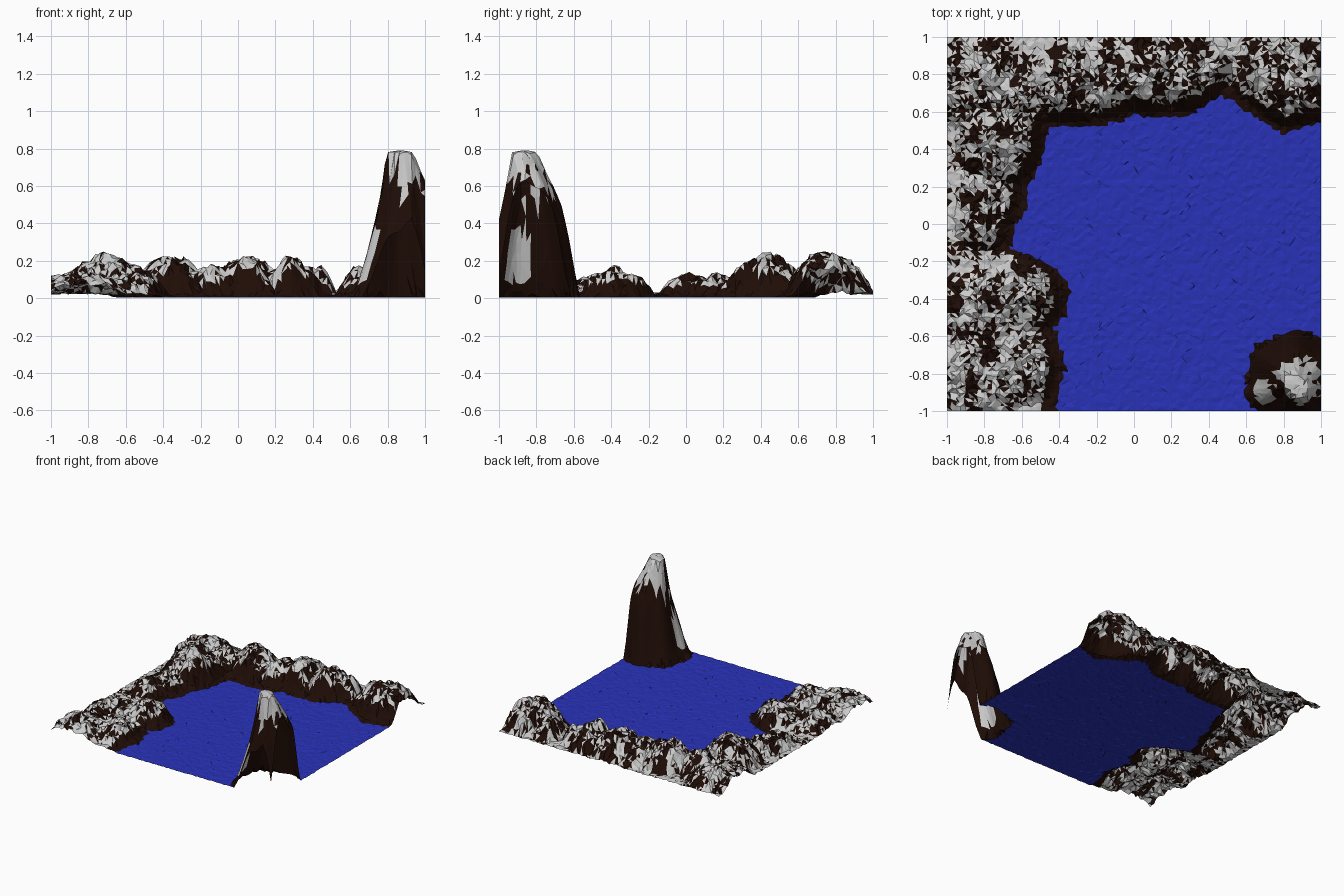
import bpy, bmesh, math, random
from mathutils import Vector, noise

if "Cube" in bpy.data.objects:
    bpy.data.objects.remove(bpy.data.objects["Cube"])

random.seed(4)
N = 84  # terrain grid resolution

def material(name, rgb):
    m = bpy.data.materials.new(name)
    m.diffuse_color = (*rgb, 1)
    m.use_nodes = True
    m.node_tree.nodes["Principled BSDF"].inputs["Base Color"].default_value = m.diffuse_color
    return m

ROCK = material("rock", (0.014, 0.004, 0.002))
SNOW = material("snow", (0.66, 0.66, 0.66))
WATER = material("water", (0.022, 0.032, 0.48))

def lerp_table(t, table):
    if t <= table[0][0]:
        return table[0][1]
    for (a, va), (b, vb) in zip(table, table[1:]):
        if t <= b:
            return va + (vb - va) * (t - a) / (b - a)
    return table[-1][1]

# shoreline: x as a function of y on the left, y as a function of x at the back
LEFT = [(-1, -.43), (-.75, -.38), (-.55, -.44), (-.45, -.37), (-.37, -.35), (-.27, -.4), (-.2, -.5),
        (-.14, -.67), (0, -.66), (.05, -.61), (.2, -.58), (.4, -.49), (.53, -.46)]
BACK = [(-.5, .54), (-.2, .53), (0, .6), (.12, .57), (.3, .6), (.46, .7), (.55, .66),
        (.65, .58), (.8, .5), (1, .56)]

# hills: x, y, radius, height
HILLS = [(-.82, -.82, .28, .12), (-.6, -.76, .22, .12), (-.56, -.37, .21, .14), (-.82, -.46, .22, .11),
         (-.8, .02, .17, .12), (-.76, .17, .18, .11), (-.71, .43, .24, .215), (-.84, .74, .26, .15),
         (-.6, .68, .2, .16), (-.36, .74, .22, .21), (-.15, .76, .22, .15), (.05, .79, .22, .205),
         (.29, .79, .2, .19), (.41, .83, .12, .16), (.7, .8, .18, .17), (.85, .75, .24, .235)]

# peak: height by distance from its centre, on the steep and on the full-bodied side
STEEP = [(0, .79), (.075, .78), (.095, .6), (.13, .41), (.17, .26), (.215, .1), (.26, 0)]
FULL = [(0, .79), (.06, .78), (.1, .7), (.16, .57), (.2, .46), (.25, .18), (.28, 0)]

def peak_height(x, y):
    dx, dy = x - .868, y + .86
    d = math.hypot(dx, dy) + 1e-6
    along = (dx + dy) / d
    w = max(0, min(1, .5 + .5 * along))
    # narrow diagonal summit ridge, and a falling outer corner
    e = d + .045 * (along * along / 2 - .5) * max(0, 1 - d / .2)
    e += .6 * max(0, min(dx, -dy) - .06)
    e *= 1 + .04 * math.sin(7 * math.atan2(dy, dx)) * min(1, d / .1)
    return (1 - w) * lerp_table(e, STEEP) + w * lerp_table(e, FULL)

def shore_distance(x, y):
    return max(lerp_table(y, LEFT) - x, y - lerp_table(x, BACK))

def hill_height(x, y):
    s = shore_distance(x, y)
    if s <= 0:
        return 0
    h = .026
    for cx, cy, r, top in HILLS:
        q = ((x - cx) ** 2 + (y - cy) ** 2) / (r * r)
        if q < 1:
            h = max(h, top * (1 - q) ** .65)
    rough = 1 + .32 * noise.noise(Vector((x * 9, y * 9, 2)))
    h = h * rough + random.uniform(-.018, .016) * min(1, h / .08)
    return max(.016, min(.25, h) * min(1, s / .08) ** .6)

# jittered grid of terrain points
points = {}
step = 2 / N
for i in range(N + 1):
    for j in range(N + 1):
        x, y = -1 + i * step, -1 + j * step
        if 0 < i < N:
            x += random.uniform(-.3, .3) * step
        if 0 < j < N:
            y += random.uniform(-.3, .3) * step
        z = max(peak_height(x, y), hill_height(x, y))
        if z < .015:
            z = .006 + random.uniform(-.003, .003)
        points[i, j] = Vector((x, y, z))

def part_of(tri):
    if max(points[k].z for k in tri) < .015:
        return "lake"
    x, y, _ = points[tri[0]]
    return "corner_peak" if x > .4 and y < -.4 else "hills"

def is_snow(part, c, n):
    if part == "hills":
        speck = noise.noise(Vector((c.x * 11, c.y * 11, 5)))
        inland = shore_distance(c.x, c.y) > .07
        return inland and speck + random.uniform(-.45, .45) + (n.z - .55) * .5 > 0
    streak = noise.noise(Vector((c.x * 22, c.y * 22, 1)))
    low_patch = math.hypot(c.x - .695, c.y + .9) < .065 and .1 < c.z < .36
    return low_patch or c.z > .6 + .25 * streak

# split every cell into triangles and sort them into parts
triangles = {"lake": [], "hills": [], "corner_peak": []}
for i in range(N):
    for j in range(N):
        a, b, c, d = (i, j), (i + 1, j), (i + 1, j + 1), (i, j + 1)
        pair = [(a, b, c), (a, c, d)] if random.random() < .5 else [(a, b, d), (b, c, d)]
        for t in pair:
            triangles[part_of(t)].append(t)

def build(part, tris, mats):
    bm = bmesh.new()
    made = {}
    for t in tris:
        for k in t:
            if k not in made:
                made[k] = bm.verts.new(points[k])
        f = bm.faces.new([made[k] for k in t])
        f.normal_update()
        if part != "lake" and is_snow(part, f.calc_center_median(), f.normal):
            f.material_index = 1
    me = bpy.data.meshes.new(part)
    bm.to_mesh(me)
    bm.free()
    for m in mats:
        me.materials.append(m)
    bpy.context.collection.objects.link(bpy.data.objects.new(part, me))

build("lake", triangles["lake"], [WATER])
build("hills", triangles["hills"], [ROCK, SNOW])
build("corner_peak", triangles["corner_peak"], [ROCK, SNOW])
